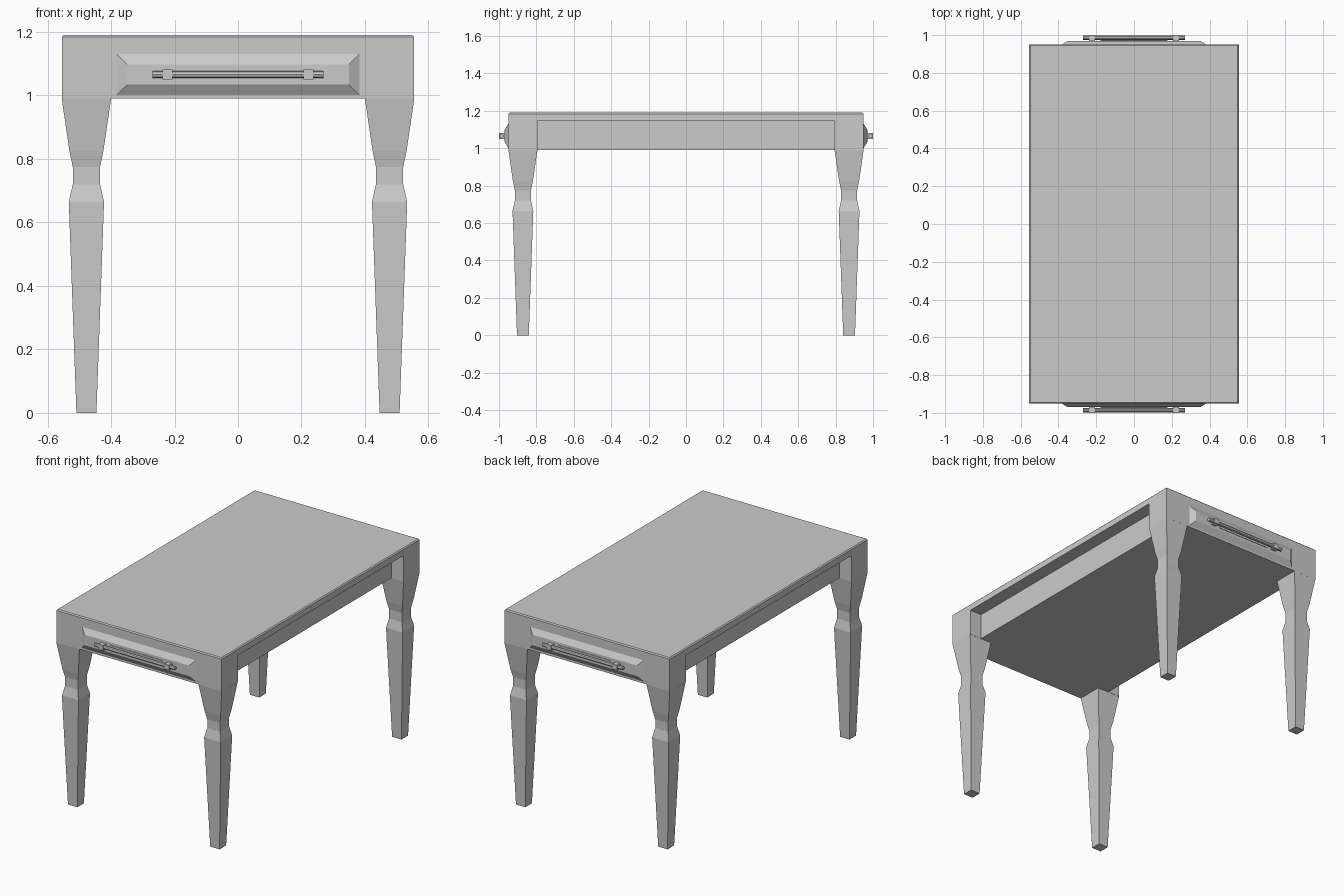
import bpy, bmesh
from mathutils import Matrix, Vector

default_cube = bpy.data.objects.get("Cube")
if default_cube:
    bpy.data.objects.remove(default_cube, do_unlink=True)

GREY = (0.6, 0.6, 0.6, 1.0)
grey = bpy.data.materials.new("plain grey")
grey.use_nodes = True
grey.diffuse_color = GREY
grey.node_tree.nodes["Principled BSDF"].inputs["Base Color"].default_value = GREY


def finish(name, bm):
    bmesh.ops.recalc_face_normals(bm, faces=bm.faces)
    mesh = bpy.data.meshes.new(name)
    bm.to_mesh(mesh)
    bm.free()
    mesh.materials.append(grey)
    obj = bpy.data.objects.new(name, mesh)
    bpy.context.collection.objects.link(obj)
    return obj


def box(name, low, high):
    low, high = Vector(low), Vector(high)
    bm = bmesh.new()
    place = Matrix.Translation((low + high) / 2) @ Matrix.Diagonal((*(high - low), 1))
    bmesh.ops.create_cube(bm, size=1, matrix=place)
    return finish(name, bm)


def loft(name, rings):
    """Skin a stack of four-cornered rings and cap both ends."""
    bm = bmesh.new()
    loops = [[bm.verts.new(p) for p in ring] for ring in rings]
    for a, b in zip(loops, loops[1:]):
        for i in range(4):
            j = (i + 1) % 4
            bm.faces.new((a[i], a[j], b[j], b[i]))
    bm.faces.new(loops[0][::-1])
    bm.faces.new(loops[-1])
    return finish(name, bm)


CORNERS = ((-1, -1), (1, -1), (1, 1), (-1, 1))
HALF_X, HALF_Y, UNDER, TOP = 0.555, 0.95, 0.99, 1.19
LEG_X, LEG_Y = 0.4775, 0.872

# Table body: chamfered top edge, long sides recessed between the legs
EDGE = 0.006
body = loft("table_body", [
    [(x * (HALF_X - inset), y * (HALF_Y - inset), z) for x, y in CORNERS]
    for z, inset in ((UNDER, 0), (TOP - EDGE, 0), (TOP, EDGE))])
for side in (-1, 1):
    xs = sorted((side * 0.475, side * 0.7))
    cutter = box("recess_cutter", (xs[0], -0.793, 0.9), (xs[1], 0.793, 1.147))
    cutter.hide_render = True
    cut = body.modifiers.new("recess", 'BOOLEAN')
    cut.operation, cut.solver, cut.object = 'DIFFERENCE', 'EXACT', cutter
    bpy.context.view_layer.objects.active = body
    bpy.ops.object.modifier_apply(modifier=cut.name)
    bpy.data.objects.remove(cutter, do_unlink=True)

# Square turned legs: (height, half width)
LEG = ((0, 0.0315), (0.665, 0.0555), (0.72, 0.043), (0.775, 0.043),
       (0.825, 0.0535), (UNDER, 0.0777))
for end, sy in (("front", -1), ("back", 1)):
    for side, sx in (("right", -1), ("left", 1)):
        loft(f"{end}_{side}_leg", [
            [(sx * LEG_X + x * h, sy * LEG_Y + y * h, z) for x, y in CORNERS]
            for z, h in LEG])

# Raised panel and bar handle on each end
MID = 1.066
for end, s in (("front", -1), ("back", 1)):
    loft(f"{end}_panel", [
        [(x * w, s * y, MID + z * h) for x, z in CORNERS]
        for y, w, h in ((HALF_Y - 0.005, 0.382, 0.064), (HALF_Y, 0.382, 0.064),
                        (0.97, 0.35, 0.032))])
    ys = sorted((s * 0.968, s * 0.973))
    box(f"{end}_handle_plate", (-0.177, ys[0], MID - 0.016), (0.177, ys[1], MID + 0.016))
    ys = sorted((s * 0.968, s))
    for side, sx in (("right", -1), ("left", 1)):
        c = sx * 0.222
        box(f"{end}_{side}_handle_mount", (c - 0.016, ys[0], MID - 0.016),
            (c + 0.016, ys[1], MID + 0.016))
    bm = bmesh.new()
    place = Matrix.Translation((0, s * 0.986, MID)) @ Matrix.Rotation(1.5708, 4, 'Y')
    bmesh.ops.create_cone(bm, cap_ends=True, segments=8, radius1=0.011,
                          radius2=0.011, depth=0.54, matrix=place)
    finish(f"{end}_handle_bar", bm)
